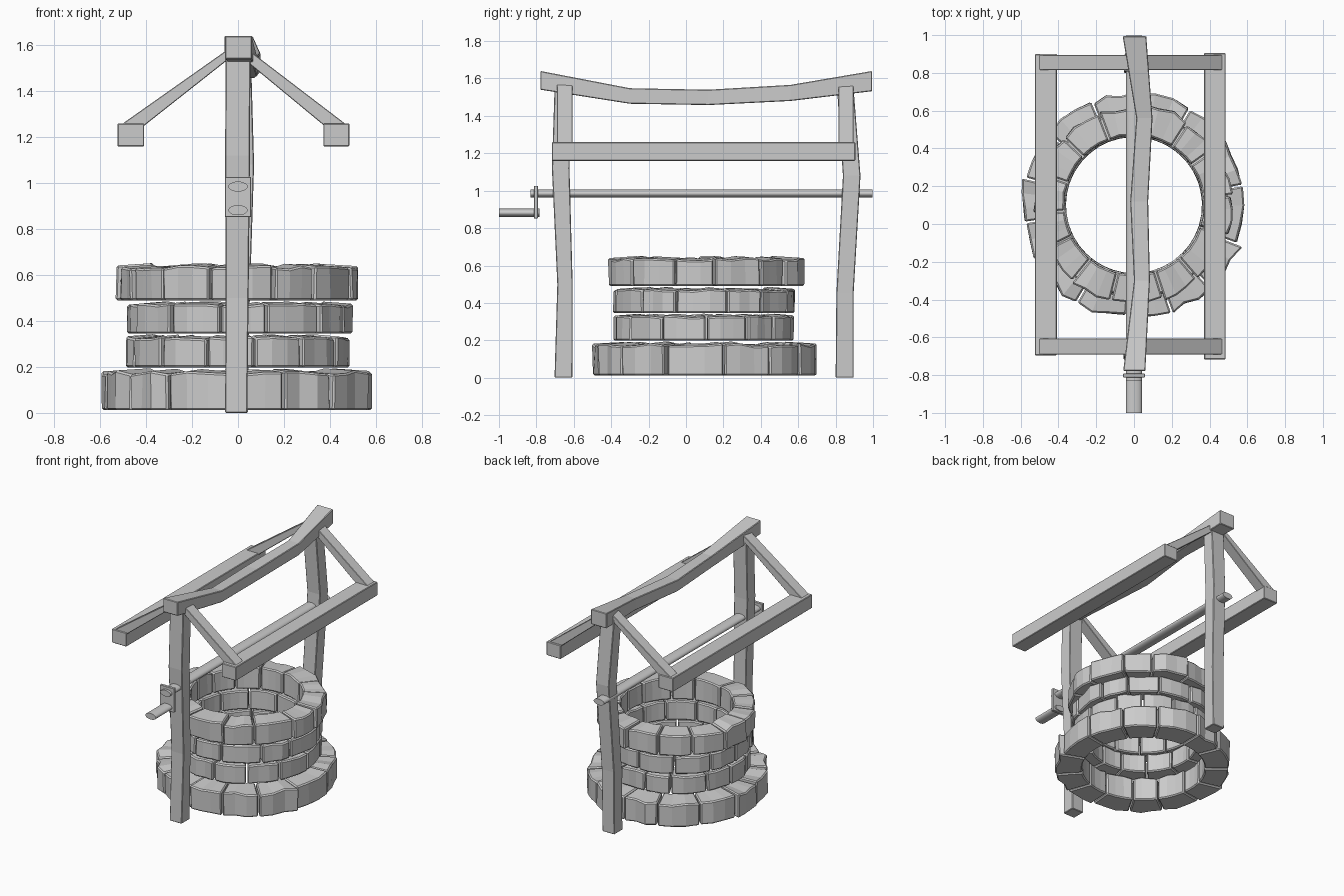
import bpy, bmesh, math, random
from mathutils import Vector

if "Cube" in bpy.data.objects:
    bpy.data.objects.remove(bpy.data.objects["Cube"])

random.seed(7)


def finish(name, bm, bevel=0.0):
    bmesh.ops.recalc_face_normals(bm, faces=bm.faces)
    me = bpy.data.meshes.new(name)
    bm.to_mesh(me)
    bm.free()
    ob = bpy.data.objects.new(name, me)
    bpy.context.collection.objects.link(ob)
    if bevel:
        mod = ob.modifiers.new("soft_edges", 'BEVEL')
        mod.width = bevel
        mod.segments = 1
        mod.limit_method = 'ANGLE'
        mod.angle_limit = math.radians(40)
    return ob


def loft(bm, rings):
    """Skin closed rings of points and cap both ends."""
    vr = [[bm.verts.new(p) for p in ring] for ring in rings]
    n = len(vr[0])
    for a, b in zip(vr, vr[1:]):
        for i in range(n):
            j = (i + 1) % n
            bm.faces.new((a[i], a[j], b[j], b[i]))
    bm.faces.new(vr[0])
    bm.faces.new(vr[-1])


def stone_course(name, count, r_in, r_out, z0, z1, turn, rough):
    """Ring of roughly cut wedge stones around the shaft at y = 0.1."""
    bm = bmesh.new()
    widths = [random.uniform(0.82, 1.2) for _ in range(count)]
    total = sum(widths)
    a = turn
    for w in widths:
        span = w / total * math.tau
        gap = 0.005 / r_out
        push = random.uniform(-rough, rough) * 0.6
        rings = []
        for k in range(4):
            t = a + gap + (span - 2 * gap) * k / 3
            c, s = math.cos(t), math.sin(t)
            ro = r_out + push + random.uniform(-rough, rough)
            zt = z1 + random.uniform(-rough, rough) * 0.7
            profile = [(r_in, z0), (ro, z0), (ro + random.uniform(-rough, rough) * 0.5, zt - 0.01),
                       (r_in + random.uniform(0, rough) * 0.4, zt)]
            rings.append([(r * c, 0.1 + r * s, z) for r, z in profile])
        loft(bm, rings)
        a += span
    return finish(name, bm, 0.008)


def post(name, sections):
    """Bent upright: sections are (x, y, z, half width x, half width y)."""
    bm = bmesh.new()
    loft(bm, [[(x + i * hx, y + j * hy, z) for i, j in ((-1, -1), (1, -1), (1, 1), (-1, 1))]
              for x, y, z, hx, hy in sections])
    return finish(name, bm, 0.004)


def beam(name, sections):
    """Beam along y: sections are (x min, x max, y, z min, z max)."""
    bm = bmesh.new()
    loft(bm, [[(x0, y, z0), (x1, y, z0), (x1, y, z1), (x0, y, z1)]
              for x0, x1, y, z0, z1 in sections])
    return finish(name, bm, 0.004)


def prism_y(name, profile, y0, y1, bevel=0.003):
    """Extrude an x-z outline along y."""
    bm = bmesh.new()
    loft(bm, [[(x, y, z) for x, z in profile] for y in (y0, y1)])
    return finish(name, bm, bevel)


def oval(z, sides=20):
    return [(0.042 * math.cos(math.tau * i / sides), z + 0.022 * math.sin(math.tau * i / sides))
            for i in range(sides)]


# Stone well wall
stone_course("base_stones", 14, 0.42, 0.592, 0.012, 0.185, 0.18, 0.014)
stone_course("lower_wall_stones", 14, 0.36, 0.485, 0.198, 0.337, 0.02, 0.009)
stone_course("middle_wall_stones", 13, 0.36, 0.487, 0.345, 0.48, 0.25, 0.009)
stone_course("rim_stones", 14, 0.368, 0.522, 0.49, 0.643, 0.1, 0.014)

# Crooked posts
post("front_post", [(-0.008, -0.655, 0.0, 0.048, 0.048), (-0.004, -0.647, 0.5, 0.05, 0.041),
                    (-0.002, -0.670, 1.12, 0.054, 0.047), (0.0, -0.657, 1.57, 0.054, 0.045)])
post("back_post", [(-0.005, 0.848, 0.0, 0.048, 0.048), (0.0, 0.85, 0.45, 0.05, 0.046),
                   (0.018, 0.886, 1.08, 0.052, 0.047), (0.002, 0.85, 1.57, 0.054, 0.044)])

# Sagging ridge and straight eaves beams
beam("ridge_beam", [(-0.057, 0.06, -0.778, 1.54, 1.64), (0.0, 0.084, -0.30, 1.465, 1.548),
                    (-0.02, 0.075, 0.12, 1.458, 1.54), (0.012, 0.098, 0.56, 1.48, 1.566),
                    (-0.06, 0.065, 0.995, 1.532, 1.64)])
beam("left_eaves_beam", [(-0.525, -0.408, -0.695, 1.16, 1.26), (-0.525, -0.408, 0.90, 1.16, 1.26)])
beam("right_eaves_beam", [(0.371, 0.485, -0.717, 1.16, 1.26), (0.371, 0.485, 0.905, 1.16, 1.26)])

# Rafters joining ridge to eaves
for end, y0, y1 in (("front", -0.69, -0.607), ("back", 0.815, 0.895)):
    prism_y(end + "_left_rafter", [(-0.515, 1.25), (-0.408, 1.25), (-0.03, 1.548), (-0.03, 1.592)], y0, y1)
    prism_y(end + "_right_rafter", [(0.375, 1.25), (0.478, 1.25), (0.03, 1.592), (0.03, 1.535)], y0, y1)

# Winding axle and crank
for name, z, y0, y1 in (("axle", 0.985, -0.832, 0.997), ("crank_handle", 0.882, -1.0, -0.782)):
    ob = prism_y(name, oval(z), y0, y1, 0)
    bpy.context.view_layer.objects.active = ob
    ob.select_set(True)
    bpy.ops.object.shade_smooth_by_angle(angle=math.radians(50))
    ob.select_set(False)
prism_y("crank_plate", [(-0.057, 0.852), (0.057, 0.852), (0.057, 1.026), (-0.057, 1.026)], -0.813, -0.792, 0.002)
